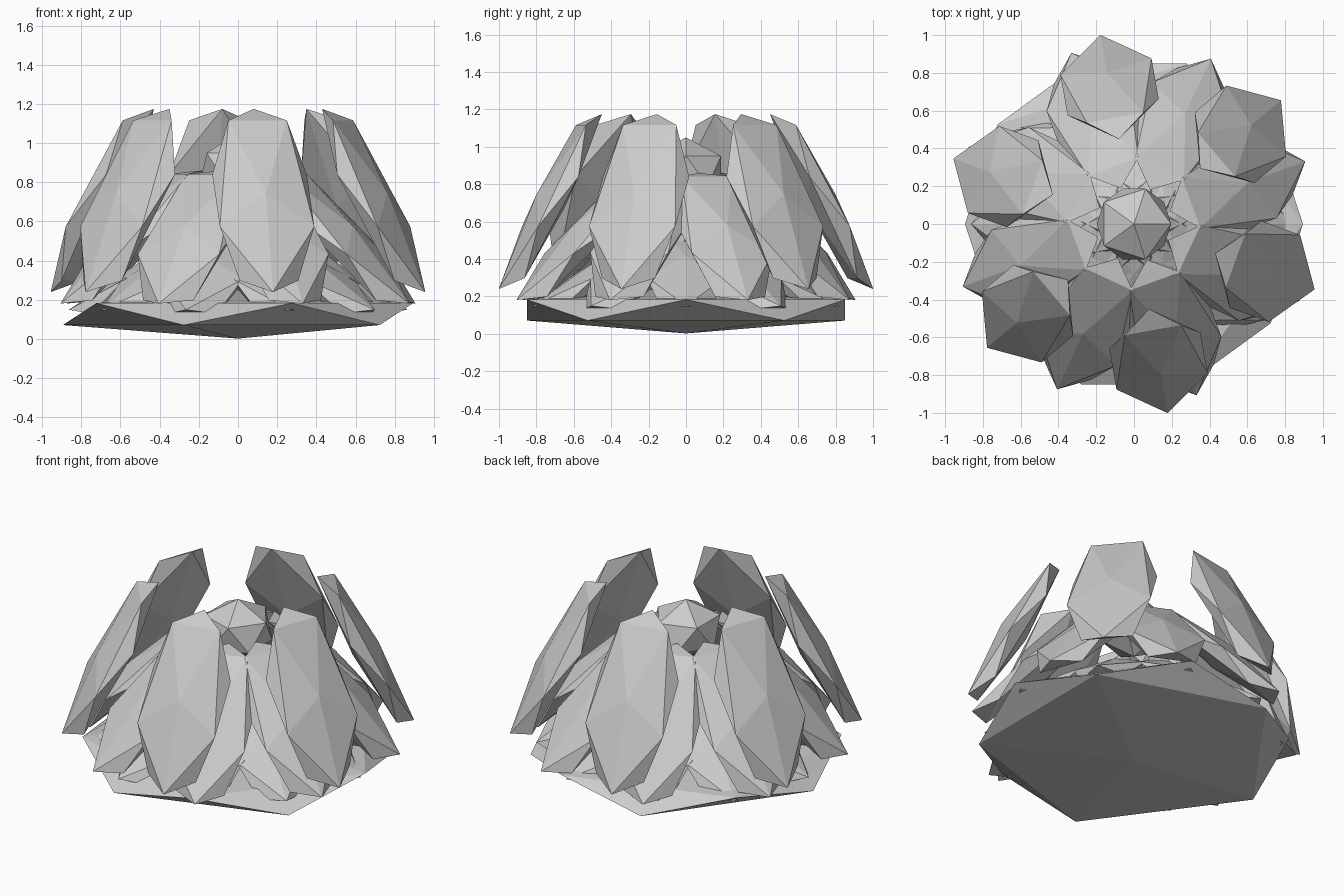
import bpy
from math import cos, sin, tau

if "Cube" in bpy.data.objects:
    bpy.data.objects.remove(bpy.data.objects["Cube"])


def ico(name, location, scale, rotation=(0, 0, 0)):
    """Squashed 20-sided icosphere with flat faces."""
    bpy.ops.mesh.primitive_ico_sphere_add(
        subdivisions=1, radius=1, location=location, rotation=rotation)
    ob = bpy.context.object
    ob.name = name
    ob.scale = scale
    return ob


def petal_ring(name, count, phase, radius, z, tilt, scale):
    """Ring of flattened petals leaning in towards the middle."""
    for i in range(count):
        a = phase + tau * i / count
        ico(f"{name}_{i + 1}", (radius * cos(a), radius * sin(a), z),
            scale, (0, tilt, a))


# Flat pad underneath
ico("base_pad", (0, 0, 0.127), (1.0, 1.0, 0.125))

# Three tiers of petals, each steeper and higher than the last
petal_ring("lower_petal", 10, 0.0, 0.43, 0.345, 0.5, (0.53, 0.25, 0.08))
petal_ring("middle_petal", 8, 0.35, 0.583, 0.52, 0.8, (0.57, 0.27, 0.084))
petal_ring("upper_petal", 6, 0.70, 0.737, 0.707, 1.1, (0.608, 0.288, 0.084))

# Bud in the centre
ico("centre_bud", (0, 0, 0.87), (0.22, 0.22, 0.18))
